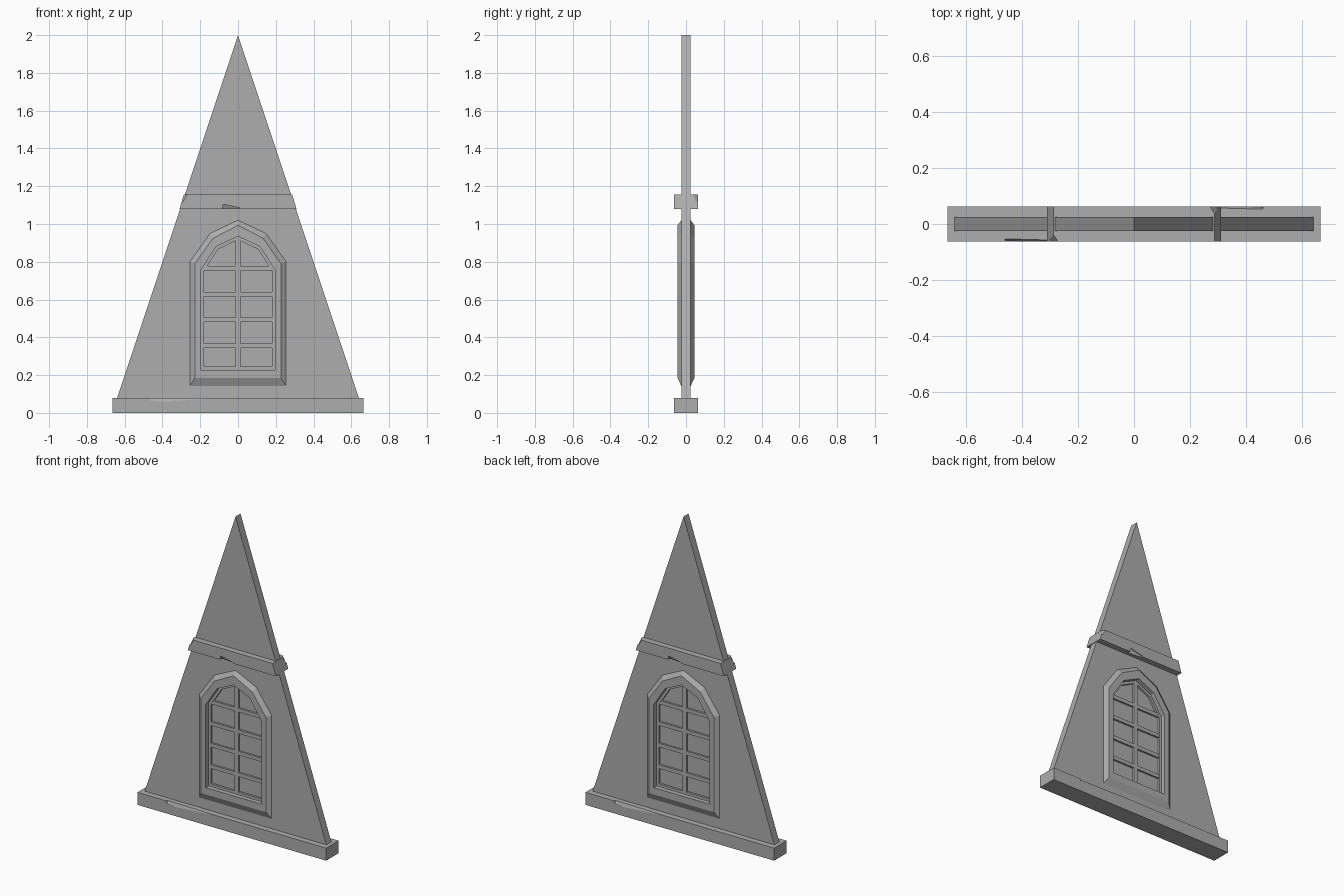
import bpy, bmesh, math
from mathutils import Vector, Euler

if "Cube" in bpy.data.objects:
    bpy.data.objects.remove(bpy.data.objects["Cube"])

stone = bpy.data.materials.new("grey_stone")
stone.use_nodes = True
GREY = (0.42, 0.42, 0.42, 1)
stone.diffuse_color = GREY
stone.node_tree.nodes["Principled BSDF"].inputs["Base Color"].default_value = GREY


def finish(bm, name):
    bmesh.ops.recalc_face_normals(bm, faces=bm.faces)
    mesh = bpy.data.meshes.new(name)
    bm.to_mesh(mesh)
    bm.free()
    mesh.materials.append(stone)
    obj = bpy.data.objects.new(name, mesh)
    bpy.context.collection.objects.link(obj)
    return obj


def prism(name, outline, half):
    """Extrude an x-z outline symmetrically along y."""
    bm = bmesh.new()
    face = bm.faces.new([bm.verts.new((x, -half, z)) for x, z in outline])
    out = bmesh.ops.extrude_face_region(bm, geom=[face])
    verts = [v for v in out["geom"] if isinstance(v, bmesh.types.BMVert)]
    bmesh.ops.translate(bm, verts=verts, vec=(0, 2 * half, 0))
    return finish(bm, name)


def ring(name, loops):
    """Join (outline, y) loops into one closed band."""
    bm = bmesh.new()
    rows = [[bm.verts.new((x, y, z)) for x, z in pts] for pts, y in loops]
    for a, b in zip(rows, rows[1:] + rows[:1]):
        for i in range(len(a)):
            j = (i + 1) % len(a)
            bm.faces.new((a[i], a[j], b[j], b[i]))
    return finish(bm, name)


def box(name, centre, size, turn=(0, 0, 0)):
    bm = bmesh.new()
    bmesh.ops.create_cube(bm, size=1)
    rot = Euler([math.radians(t) for t in turn]).to_matrix()
    for v in bm.verts:
        v.co = rot @ (v.co * Vector(size)) + Vector(centre)
    return finish(bm, name)


def cut(target, cutter):
    """Subtract the cutter, then remove it."""
    cutter.hide_render = True
    mod = target.modifiers.new("cut", "BOOLEAN")
    mod.operation, mod.solver, mod.object = "DIFFERENCE", "EXACT", cutter
    bpy.context.view_layer.objects.active = target
    bpy.ops.object.modifier_apply(modifier=mod.name)
    bpy.data.objects.remove(cutter)


def chip(target, centre, size, turn):
    """Knock the same chip out of the front and, half a turn round, the back."""
    for side in (0, 180):
        c = box("chip_cutter", centre, size, turn)
        for v in c.data.vertices:
            if side:
                v.co.x, v.co.y = -v.co.x, -v.co.y
        cut(target, c)


def arch(side, bottom, spring, shoulder_x, shoulder_z, top):
    """Pointed window outline, mirrored about x = 0."""
    right = [(side, bottom), (side, spring), (shoulder_x, shoulder_z)]
    return right + [(0, top)] + [(-x, z) for x, z in reversed(right)]


outer = arch(0.255, 0.143, 0.80, 0.148, 0.95, 1.02)
middle = arch(0.228, 0.185, 0.79, 0.132, 0.925, 0.993)
inner = arch(0.196, 0.228, 0.757, 0.116, 0.88, 0.935)
light = arch(0.18, 0.245, 0.752, 0.106, 0.866, 0.917)
WALL, FRAME, BAR, PANE = 0.025, 0.045, 0.016, 0.003

# Tall gable wall with the window opening
wall = prism("gable_wall", [(-0.64, 0.06), (0.64, 0.06), (0.64, 0.08), (0, 2), (-0.64, 0.08)], WALL)
cut(wall, prism("opening_cutter", inner, 0.1))

# Plinth with a worn top edge
plinth = box("plinth", (0, 0, 0.04), (1.33, 0.125, 0.08))
chip(plinth, (-0.31, -0.071, 0.085), (0.3, 0.03, 0.06), (-20, 4, -3))

# Cornice band, following the gable slope, with chipped edges
band = prism("cornice_band", [(-0.31, 1.08), (0.31, 1.08), (0.287, 1.155), (-0.287, 1.155)], 0.0625)
chip(band, (-0.04, -0.07, 1.07), (0.09, 0.05, 0.04), (25, 12, 0))
chip(band, (-0.305, -0.07, 1.155), (0.06, 0.05, 0.06), (0, 25, 35))

# Bevelled window surround, running through the wall
ring("window_surround", [(outer, -WALL), (middle, -FRAME), (inner, -FRAME),
                         (inner, FRAME), (middle, FRAME), (outer, WALL)])

# Sash, pane and glazing bars
ring("window_sash", [(inner, -BAR), (light, -BAR), (light, BAR), (inner, BAR)])
prism("window_pane", inner, PANE)
box("vertical_glazing_bar", (0, 0, 0.575), (0.026, 2 * BAR, 0.69))
for i in range(4):
    z = 0.355 + i * 0.137
    box(f"glazing_bar_{i + 1}", (0, 0, z), (0.37, 2 * BAR - 0.002, 0.024))
